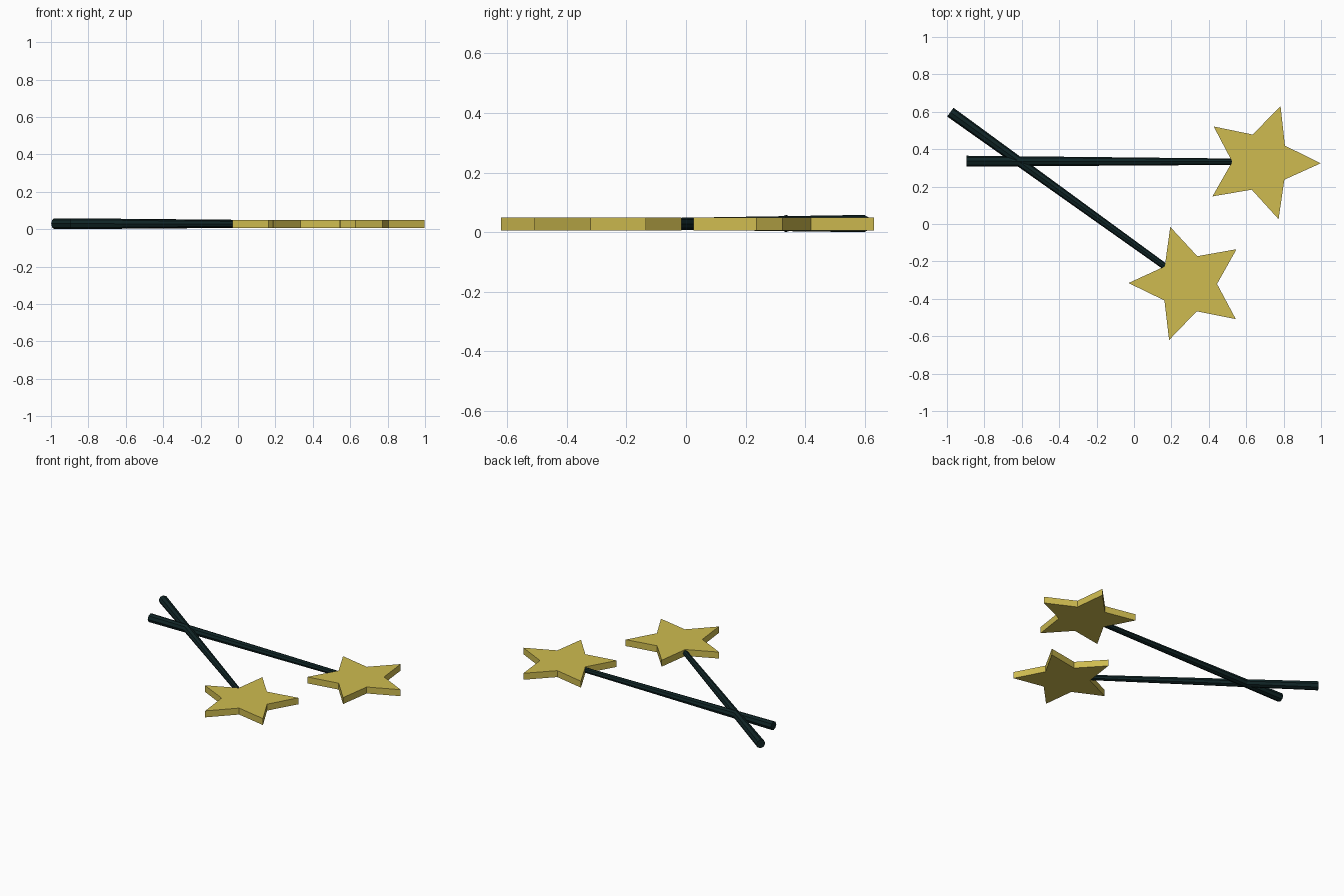
import bpy, bmesh, math
from mathutils import Vector

if "Cube" in bpy.data.objects:
    bpy.data.objects.remove(bpy.data.objects["Cube"])


def material(name, rgb):
    m = bpy.data.materials.new(name)
    m.diffuse_color = (*rgb, 1)
    m.use_nodes = True
    m.node_tree.nodes["Principled BSDF"].inputs["Base Color"].default_value = m.diffuse_color
    return m


gold = material("gold", (0.62, 0.50, 0.08))
dark = material("dark_green_black", (0.005, 0.018, 0.019))


def add_object(name, bm, mat):
    bmesh.ops.recalc_face_normals(bm, faces=bm.faces[:])
    me = bpy.data.meshes.new(name)
    bm.to_mesh(me)
    bm.free()
    me.materials.append(mat)
    ob = bpy.data.objects.new(name, me)
    bpy.context.collection.objects.link(ob)


def star(name, cx, cy, angle, z0=0.006, z1=0.05, outer=0.318, inner=0.155):
    bm = bmesh.new()
    ring = []
    for i in range(10):
        r = inner if i % 2 else outer
        a = math.radians(angle + 36 * i)
        ring.append(bm.verts.new((cx + r * math.cos(a), cy + r * math.sin(a), z0)))
    face = bm.faces.new(ring)
    up = bmesh.ops.extrude_face_region(bm, geom=[face], use_keep_orig=True)
    verts = [v for v in up["geom"] if isinstance(v, bmesh.types.BMVert)]
    bmesh.ops.translate(bm, verts=verts, vec=(0, 0, z1 - z0))
    add_object(name, bm, gold)


def stick(name, start, end, r0=0.029, r1=0.017, sides=8):
    # tapered stick, thick at the handle end
    a, b = Vector((*start, 0.029)), Vector((*end, 0.028))
    d = (b - a).normalized()
    side = d.cross(Vector((0, 0, 1))).normalized()
    up = side.cross(d)
    bm = bmesh.new()
    rings = []
    for p, r in ((a, r0), (b, r1)):
        rings.append([bm.verts.new(p + r * (math.cos(t) * side + math.sin(t) * up))
                      for t in (2 * math.pi * i / sides for i in range(sides))])
    for i in range(sides):
        j = (i + 1) % sides
        bm.faces.new((rings[0][i], rings[0][j], rings[1][j], rings[1][i]))
    for ring in rings:
        bm.faces.new(ring)
    add_object(name, bm, dark)


# two star wands with crossing handles
star("right_star", 0.68, 0.33, -1)
star("front_star", 0.289, -0.319, 35.4)
stick("right_stick", (-0.895, 0.336), (0.54, 0.333))
stick("front_stick", (-0.982, 0.598), (0.18, -0.238))
